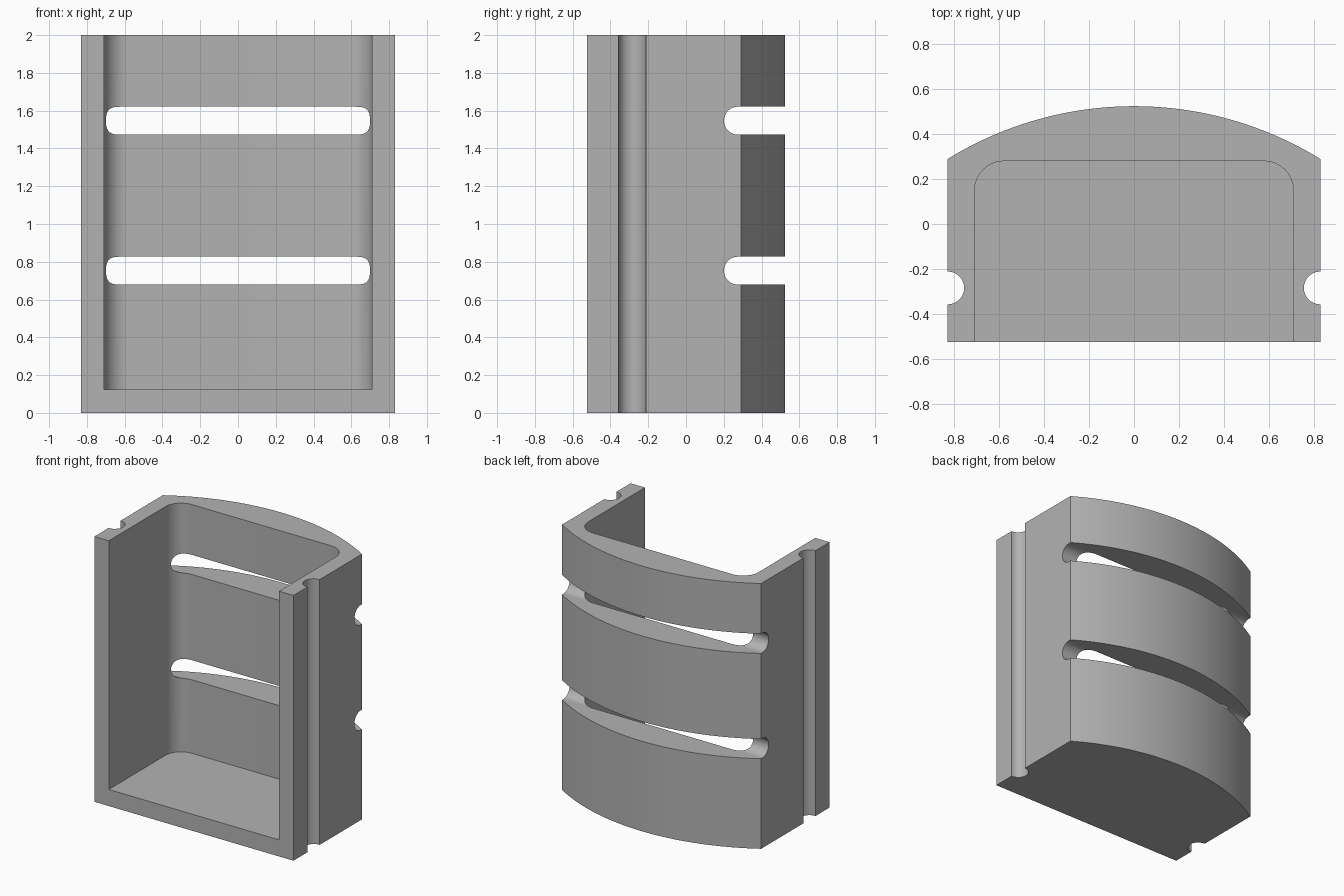
import bpy, bmesh
from math import pi, sin, cos, asin
from mathutils import Vector

cube = bpy.data.objects.get("Cube")
if cube:
    bpy.data.objects.remove(cube, do_unlink=True)

# Overall sizes
HALF_W, FRONT, SHOULDER, BACK, HEIGHT = 0.83, -0.525, 0.29, 0.525, 2.0
CAVITY_W, CAVITY_BACK, CORNER, FLOOR = 0.71, 0.28, 0.13, 0.125
GROOVE_Y, GROOVE_R = -0.285, 0.073
SLOT_Y, SLOT_R, SLOT_HEIGHTS = 0.275, 0.074, (0.753, 1.547)

grey = bpy.data.materials.new("plain grey")
grey.use_nodes = True
colour = (0.45, 0.45, 0.45, 1)
grey.diffuse_color = colour
grey.node_tree.nodes["Principled BSDF"].inputs["Base Color"].default_value = colour


def arc(cx, cy, r, start, end, steps):
    """Points along an arc, angles in radians."""
    angles = [start + (end - start) * i / steps for i in range(steps + 1)]
    return [(cx + r * cos(a), cy + r * sin(a)) for a in angles]


def prism(name, outline, place, depth):
    """Extrude a flat outline; place maps its 2D points into space."""
    bm = bmesh.new()
    face = bm.faces.new([bm.verts.new(place(u, v)) for u, v in outline])
    new = bmesh.ops.extrude_face_region(bm, geom=[face])["geom"]
    moved = [g for g in new if isinstance(g, bmesh.types.BMVert)]
    bmesh.ops.translate(bm, verts=moved, vec=Vector(depth))
    bmesh.ops.recalc_face_normals(bm, faces=bm.faces)
    mesh = bpy.data.meshes.new(name)
    bm.to_mesh(mesh)
    bm.free()
    mesh.materials.append(grey)
    obj = bpy.data.objects.new(name, mesh)
    bpy.context.collection.objects.link(obj)
    return obj


# Body: right half groove, bowed back, left half groove
rise = BACK - SHOULDER
bow_r = (HALF_W ** 2 + rise ** 2) / (2 * rise)
spread = asin(HALF_W / bow_r)
outline = [(-HALF_W, FRONT), (HALF_W, FRONT)]
outline += arc(HALF_W, GROOVE_Y, GROOVE_R, 1.5 * pi, 0.5 * pi, 24)
outline += arc(0, BACK - bow_r, bow_r, pi / 2 - spread, pi / 2 + spread, 48)
outline += arc(-HALF_W, GROOVE_Y, GROOVE_R, 0.5 * pi, -0.5 * pi, 24)
body = prism("open_front_housing", outline, lambda x, y: (x, y, 0), (0, 0, HEIGHT))

# Cavity open at the front and top, with rounded rear corners
inner_x, inner_y = CAVITY_W - CORNER, CAVITY_BACK - CORNER
cavity = [(-CAVITY_W, FRONT - 0.2), (CAVITY_W, FRONT - 0.2)]
cavity += arc(inner_x, inner_y, CORNER, 0, pi / 2, 16)
cavity += arc(-inner_x, inner_y, CORNER, pi / 2, pi, 16)
cutters = [prism("cavity_cutter", cavity, lambda x, y: (x, y, FLOOR), (0, 0, HEIGHT))]

# Round-ended slots running sideways through the bowed back
for z in SLOT_HEIGHTS:
    slot = arc(SLOT_Y, z, SLOT_R, pi / 2, 1.5 * pi, 24)
    slot += [(BACK + 0.2, z - SLOT_R), (BACK + 0.2, z + SLOT_R)]
    cutters.append(prism("slot_cutter", slot, lambda y, h: (-1, y, h), (2, 0, 0)))

# Cut the body, then discard the cutters
bpy.ops.object.select_all(action="DESELECT")
bpy.context.view_layer.objects.active = body
body.select_set(True)
for cutter in cutters:
    cutter.hide_render = True
    mod = body.modifiers.new("cut", "BOOLEAN")
    mod.operation = "DIFFERENCE"
    mod.solver = "EXACT"
    mod.object = cutter
    bpy.ops.object.modifier_apply(modifier=mod.name)
    bpy.data.objects.remove(cutter, do_unlink=True)

bpy.ops.object.shade_smooth_by_angle(angle=pi / 6)
